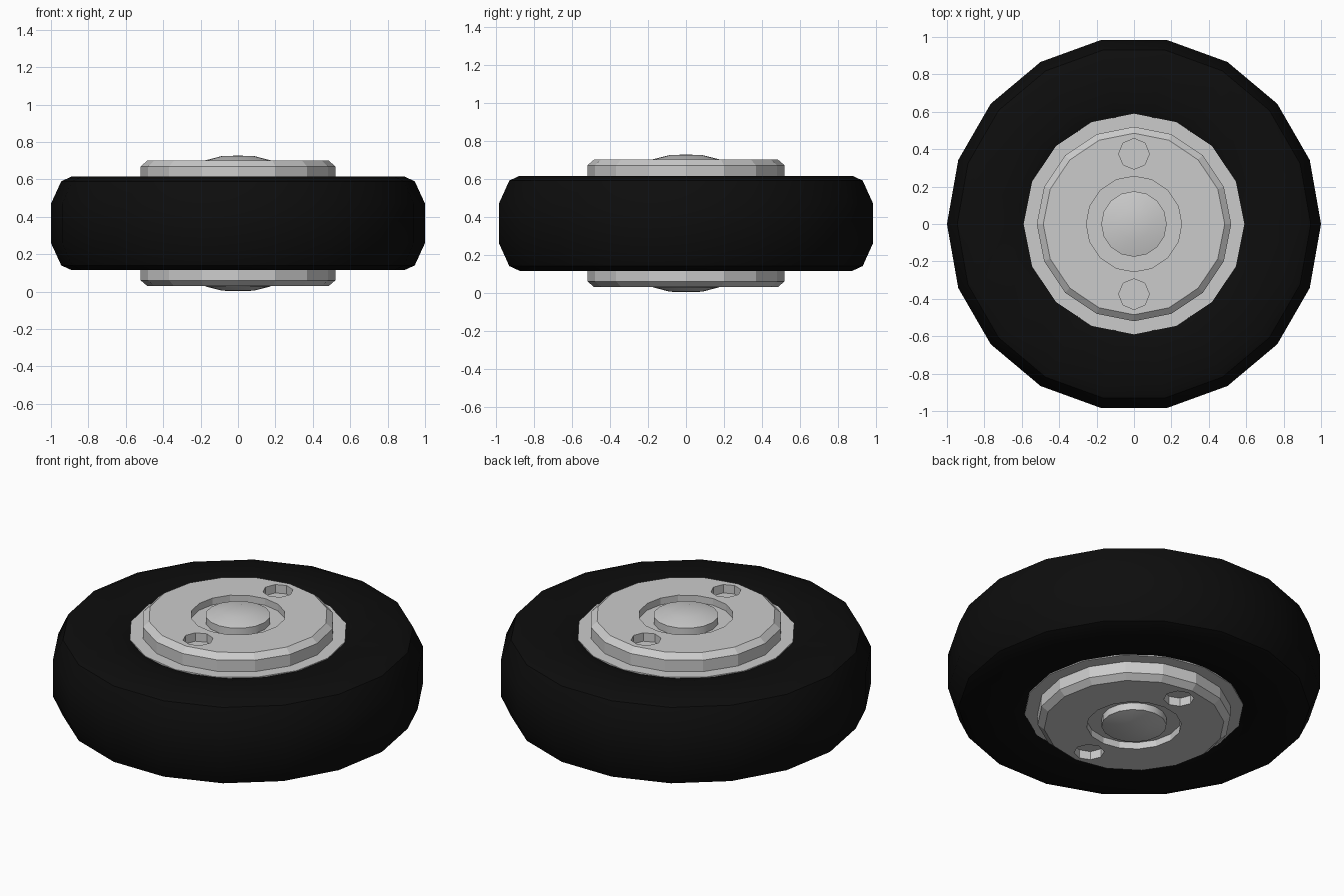
import bpy, bmesh
from math import cos, sin, pi, radians

if "Cube" in bpy.data.objects:
    bpy.data.objects.remove(bpy.data.objects["Cube"])

MID = 0.365  # height of the wheel's mirror plane


def lathe(name, half, sides, smooth_angle=None):
    """Spin a half profile (radius, height above MID) mirrored about MID."""
    prof = [(r, MID + h) for r, h in half] + [(r, MID - h) for r, h in reversed(half)]
    bm = bmesh.new()
    rings = []
    for r, z in prof:
        if r == 0:
            rings.append([bm.verts.new((0, 0, z))])
        else:
            rings.append([bm.verts.new((r * cos(2 * pi * i / sides), r * sin(2 * pi * i / sides), z))
                          for i in range(sides)])
    closed = prof[0][0] > 0
    pairs = list(zip(rings, rings[1:])) + ([(rings[-1], rings[0])] if closed else [])
    for a, b in pairs:
        for i in range(sides):
            j = (i + 1) % sides
            if len(a) == 1:
                bm.faces.new((a[0], b[i], b[j]))
            elif len(b) == 1:
                bm.faces.new((a[i], b[0], a[j]))
            else:
                bm.faces.new((a[i], b[i], b[j], a[j]))
    bmesh.ops.recalc_face_normals(bm, faces=bm.faces)
    me = bpy.data.meshes.new(name)
    bm.to_mesh(me)
    bm.free()
    ob = bpy.data.objects.new(name, me)
    bpy.context.collection.objects.link(ob)
    if smooth_angle:
        bpy.ops.object.select_all(action='DESELECT')
        ob.select_set(True)
        bpy.context.view_layer.objects.active = ob
        bpy.ops.object.shade_smooth_by_angle(angle=radians(smooth_angle))
    return ob


# Black tyre
tyre = lathe("tyre", [(0.57, 0.225), (0.60, 0.235), (0.66, 0.25), (0.89, 0.25),
                      (0.945, 0.225), (1.0, 0.105)], 18, 40)
black = bpy.data.materials.new("rubber")
black.diffuse_color = (0.004, 0.004, 0.004, 1)
black.use_nodes = True
black.node_tree.nodes["Principled BSDF"].inputs["Base Color"].default_value = black.diffuse_color
tyre.data.materials.append(black)

# Rim flange, hub face with chamfer and the recess around the axle
hub = lathe("hub", [(0, 0.295), (0.255, 0.295), (0.255, 0.335), (0.485, 0.335),
                    (0.52, 0.305), (0.52, 0.237), (0.59, 0.237)], 16)

# Domed axle end
lathe("axle", [(0, 0.362), (0.085, 0.36), (0.175, 0.337)], 16, 30)

# Octagonal bolt holes, front and back, on both faces
for side, y in (("front", -0.375), ("back", 0.375)):
    for face, h in (("top", 0.335), ("bottom", -0.335)):
        bpy.ops.mesh.primitive_cylinder_add(vertices=8, radius=0.082, depth=0.1,
                                            location=(0, y, MID + h))
        cutter = bpy.context.object
        cutter.name = f"bolt_hole_cutter_{side}_{face}"
        cutter.hide_render = True
        cutter.hide_set(True)
        mod = hub.modifiers.new(cutter.name, 'BOOLEAN')
        mod.operation = 'DIFFERENCE'
        mod.solver = 'EXACT'
        mod.object = cutter
